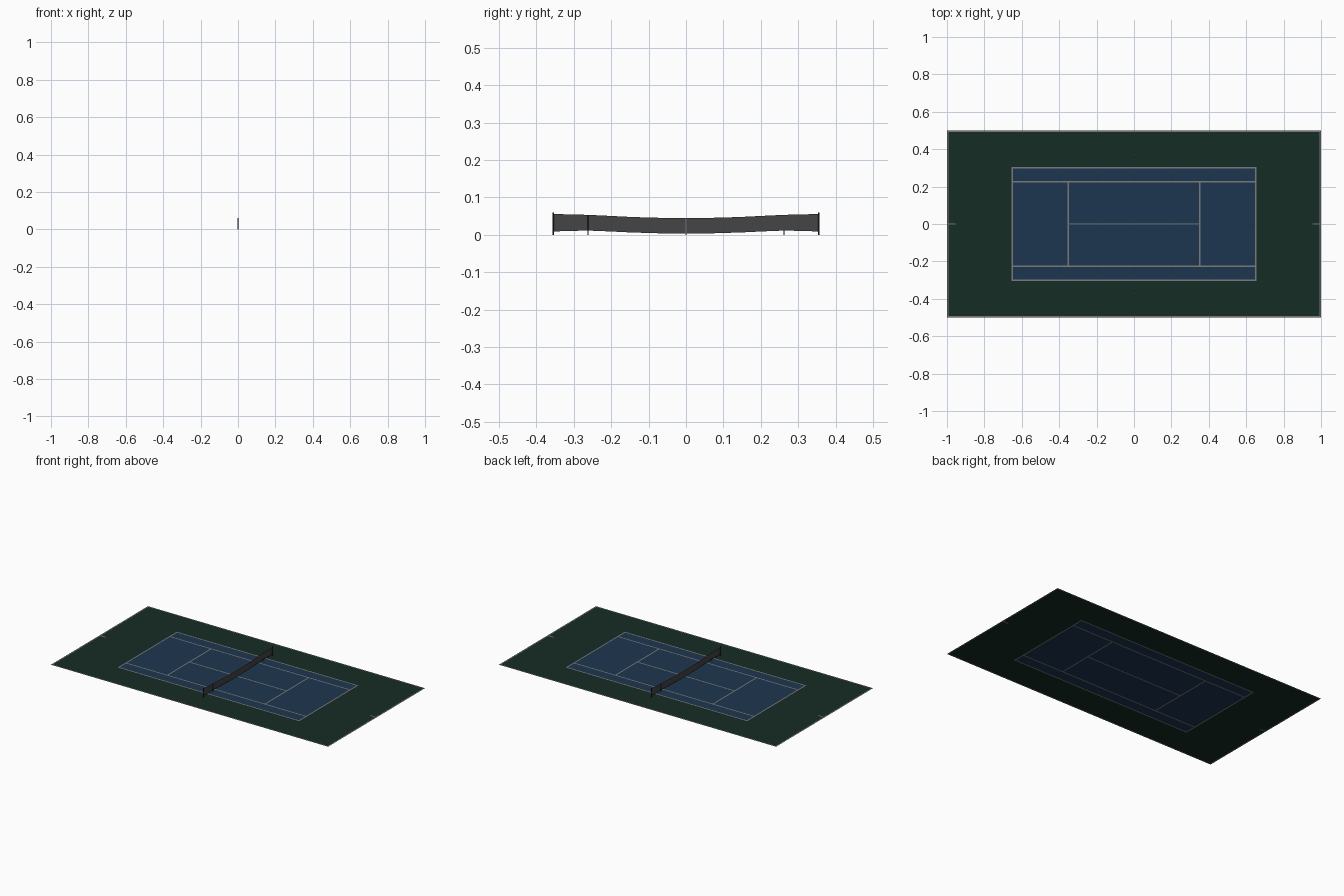
import bpy, bmesh

if "Cube" in bpy.data.objects:
    bpy.data.objects.remove(bpy.data.objects["Cube"])


def material(name, rgb):
    m = bpy.data.materials.new(name)
    m.diffuse_color = (*rgb, 1)
    m.use_nodes = True
    m.node_tree.nodes["Principled BSDF"].inputs["Base Color"].default_value = m.diffuse_color
    return m


GREEN = material("surround_green", (0.008, 0.025, 0.018))
BLUE = material("court_blue", (0.012, 0.037, 0.08))
WHITE = material("line_paint", (0.2, 0.2, 0.2))
MESH = material("net_dark", (0.06, 0.06, 0.06))
DARK = material("post_dark", (0.025, 0.025, 0.025))


def finish(name, bm, mat):
    me = bpy.data.meshes.new(name)
    bm.to_mesh(me)
    bm.free()
    me.materials.append(mat)
    ob = bpy.data.objects.new(name, me)
    bpy.context.collection.objects.link(ob)
    return ob


# Court layout: half sizes of each marking and line width
W = 0.008
OX, OY = 1.0, 0.5          # whole surround
CX, CY = 0.655, 0.305      # outer court lines
SX, SY = 0.356, 0.23       # service and singles lines
MARK = 0.955               # inner end of the short edge marks


def mirrored(values):
    return sorted({s * v for v in values for s in (-1, 1)})


XS = mirrored([OX, OX - W, MARK, CX, CX - W, SX, SX - W])
YS = mirrored([OY, OY - W, CY, CY - W, SY, SY - W, W / 2])


def kind(x, y):
    x, y = abs(x), abs(y)
    if x > OX - W or y > OY - W or (x > MARK and y < W / 2):
        return "line"
    if x > CX or y > CY:
        return "green"
    if x > CX - W or y > CY - W or SY - W < y < SY:
        return "line"
    if y < SY and (SX - W < x < SX or (x < SX and y < W / 2)):
        return "line"
    return "blue"


# Flat surfaces share one cell layout, so paint is flush with the ground
def surface(name, wanted, mat):
    bm = bmesh.new()
    for x0, x1 in zip(XS, XS[1:]):
        for y0, y1 in zip(YS, YS[1:]):
            if kind((x0 + x1) / 2, (y0 + y1) / 2) == wanted:
                bm.faces.new([bm.verts.new((x, y, 0)) for x, y in
                              ((x0, y0), (x1, y0), (x1, y1), (x0, y1))])
    bmesh.ops.remove_doubles(bm, verts=bm.verts, dist=1e-5)
    finish(name, bm, mat)


surface("surround_ground", "green", GREEN)
surface("court_surface", "blue", BLUE)
surface("court_lines", "line", WHITE)

# Sagging net: half profile of (y, bottom, top), mirrored about the middle
half = [(0, 0.003, 0.045), (0.05, 0.0035, 0.0452), (0.1, 0.005, 0.0462),
        (0.15, 0.0065, 0.048), (0.2, 0.009, 0.0505), (0.262, 0.0115, 0.0535),
        (0.31, 0.0105, 0.0545), (0.355, 0.009, 0.056)]
profile = [(-y, b, t) for y, b, t in reversed(half[1:])] + half
TAPE = 0.003


def strip(name, rows, mat):
    bm = bmesh.new()
    pairs = [(bm.verts.new((0, y, a)), bm.verts.new((0, y, b))) for y, a, b in rows]
    for (a, b), (c, d) in zip(pairs, pairs[1:]):
        bm.faces.new((a, c, d, b))
    finish(name, bm, mat)


strip("net", [(y, b, t - TAPE) for y, b, t in profile], MESH)
strip("net_top_tape", [(y, t - TAPE, t) for y, b, t in profile], MESH)


# Upright rods: net posts, singles sticks
def rod(name, x, y, r, h):
    bm = bmesh.new()
    bmesh.ops.create_cone(bm, cap_ends=True, segments=12, radius1=r, radius2=r, depth=h)
    bmesh.ops.translate(bm, verts=bm.verts, vec=(x, y, h / 2))
    finish(name, bm, DARK)


for side, s in (("front", -1), ("back", 1)):
    rod(f"net_post_{side}", 0, s * 0.355, 0.0024, 0.06)
    rod(f"singles_stick_{side}", -s * 0.0015, s * 0.262, 0.001, 0.0535)

# Centre strap wrapped over the net
bm = bmesh.new()
bmesh.ops.create_cube(bm, size=1)
bmesh.ops.scale(bm, verts=bm.verts, vec=(0.001, 0.003, 0.0455))
bmesh.ops.translate(bm, verts=bm.verts, vec=(0, 0, 0.02275))
finish("centre_strap", bm, WHITE)
